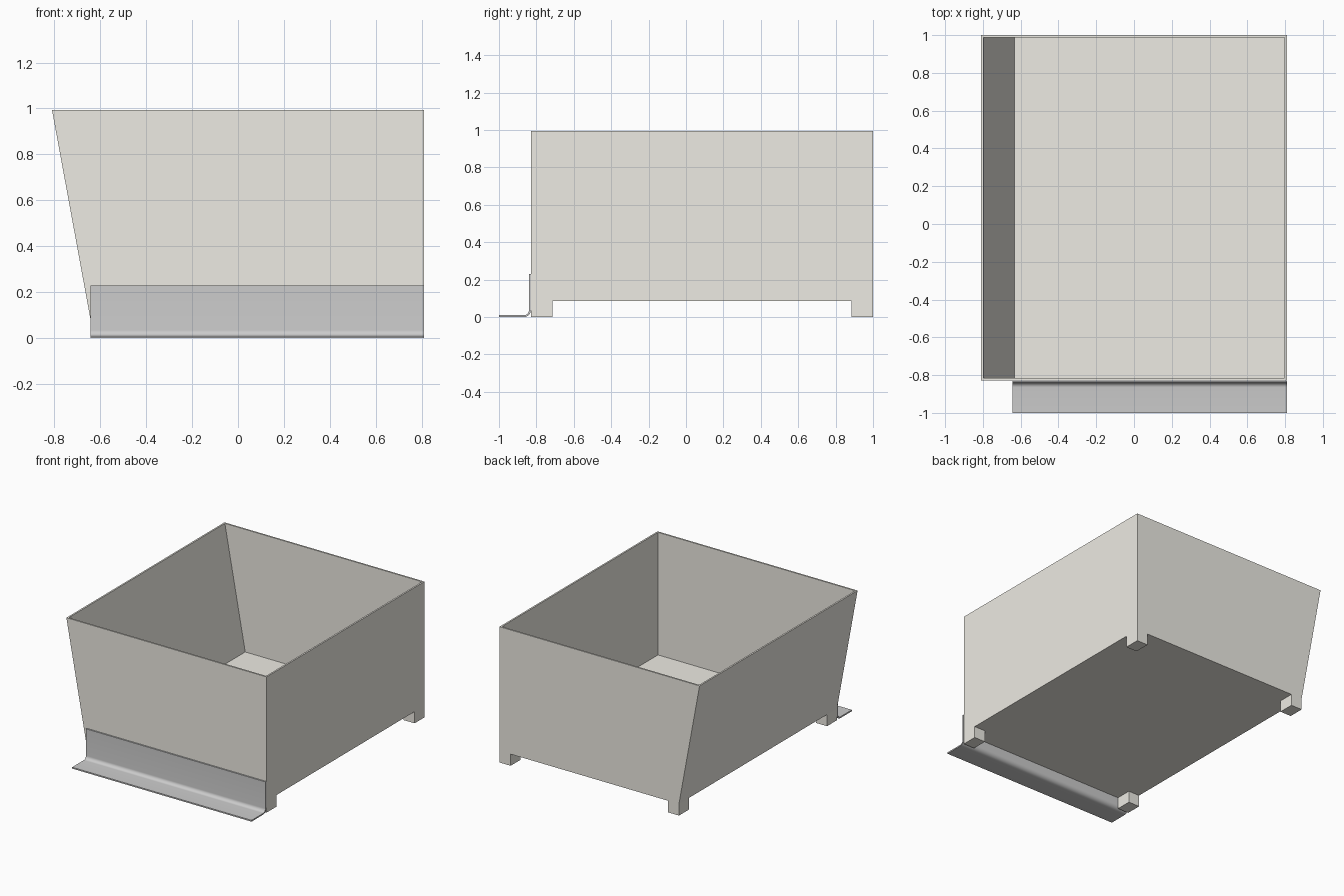
import bpy, bmesh, math

if "Cube" in bpy.data.objects:
    bpy.data.objects.remove(bpy.data.objects["Cube"])

LEFT_TOP, LEFT_BOT, RIGHT = -0.81, -0.643, 0.81
FRONT, BACK = -0.828, 1.0
FLOOR, TOP, WALL = 0.085, 0.994, 0.012
LEG_X, LEG_Y = 0.09, 0.115


def finish(bm, name, color=None):
    bmesh.ops.recalc_face_normals(bm, faces=bm.faces)
    mesh = bpy.data.meshes.new(name)
    bm.to_mesh(mesh)
    bm.free()
    obj = bpy.data.objects.new(name, mesh)
    bpy.context.collection.objects.link(obj)
    if color:
        mat = bpy.data.materials.new(name + "_paint")
        mat.diffuse_color = color
        mat.use_nodes = True
        mat.node_tree.nodes["Principled BSDF"].inputs["Base Color"].default_value = mat.diffuse_color
        mesh.materials.append(mat)
    return obj


# Open bin: thin walls, the left one sloping outwards
bm = bmesh.new()


def corner_ring(z, inset):
    slope = (z - FLOOR) / (TOP - FLOOR)
    x0 = LEFT_BOT + (LEFT_TOP - LEFT_BOT) * slope + inset
    x1, y0, y1 = RIGHT - inset, FRONT + inset, BACK - inset
    return [bm.verts.new((x, y, z)) for x, y in ((x0, y0), (x1, y0), (x1, y1), (x0, y1))]


rings = [corner_ring(FLOOR, 0), corner_ring(TOP, 0),
         corner_ring(TOP, WALL), corner_ring(FLOOR + WALL, WALL)]
for a, b in zip(rings, rings[1:]):
    for i in range(4):
        j = (i + 1) % 4
        bm.faces.new((a[i], a[j], b[j], b[i]))
bm.faces.new(rings[0][::-1])
bm.faces.new(rings[-1])
bmesh.ops.recalc_face_normals(bm, faces=bm.faces)

# Corner feet: slice the underside and pull its corners down
cuts = [((LEFT_BOT + LEG_X, 0, 0), (1, 0, 0)), ((RIGHT - LEG_X, 0, 0), (1, 0, 0)),
        ((0, FRONT + LEG_Y, 0), (0, 1, 0)), ((0, BACK - LEG_Y, 0), (0, 1, 0))]
for co, no in cuts:
    bmesh.ops.bisect_plane(bm, geom=bm.verts[:] + bm.edges[:] + bm.faces[:],
                           plane_co=co, plane_no=no)


def is_corner(face):
    c = face.calc_center_median()
    return (abs(c.z - FLOOR) < 0.001
            and not LEFT_BOT + LEG_X < c.x < RIGHT - LEG_X
            and not FRONT + LEG_Y < c.y < BACK - LEG_Y)


feet = bmesh.ops.extrude_discrete_faces(bm, faces=[f for f in bm.faces if is_corner(f)])
for face in feet["faces"]:
    for v in face.verts:
        v.co.z = 0
bmesh.ops.remove_doubles(bm, verts=bm.verts, dist=0.0001)
bmesh.ops.dissolve_limit(bm, angle_limit=math.radians(1), verts=bm.verts, edges=bm.edges)
finish(bm, "storage_bin", (0.85, 0.83, 0.77, 1))

# Bent sheet bracket along the front: L profile with a rounded bend
T, R, Y1, SEG = 0.01, 0.025, -0.83, 8
cy, cz = Y1 - T - R, T + R


def bend(radius):
    angles = [math.radians(-90 + 90 * i / SEG) for i in range(SEG + 1)]
    return [(cy + radius * math.cos(a), cz + radius * math.sin(a)) for a in angles]


profile = ([(-1, 0)] + bend(R + T) + [(Y1, 0.23), (Y1 - T, 0.23)]
           + bend(R)[::-1] + [(-1, T)])
bm = bmesh.new()
end = bm.faces.new([bm.verts.new((LEFT_BOT, y, z)) for y, z in profile])
out = bmesh.ops.extrude_face_region(bm, geom=[end], use_keep_orig=True)
bmesh.ops.translate(bm, vec=(RIGHT - LEFT_BOT, 0, 0),
                    verts=[v for v in out["geom"] if isinstance(v, bmesh.types.BMVert)])
bracket = finish(bm, "front_bracket")
bpy.context.view_layer.objects.active = bracket
bracket.select_set(True)
bpy.ops.object.shade_smooth_by_angle(angle=math.radians(30))
